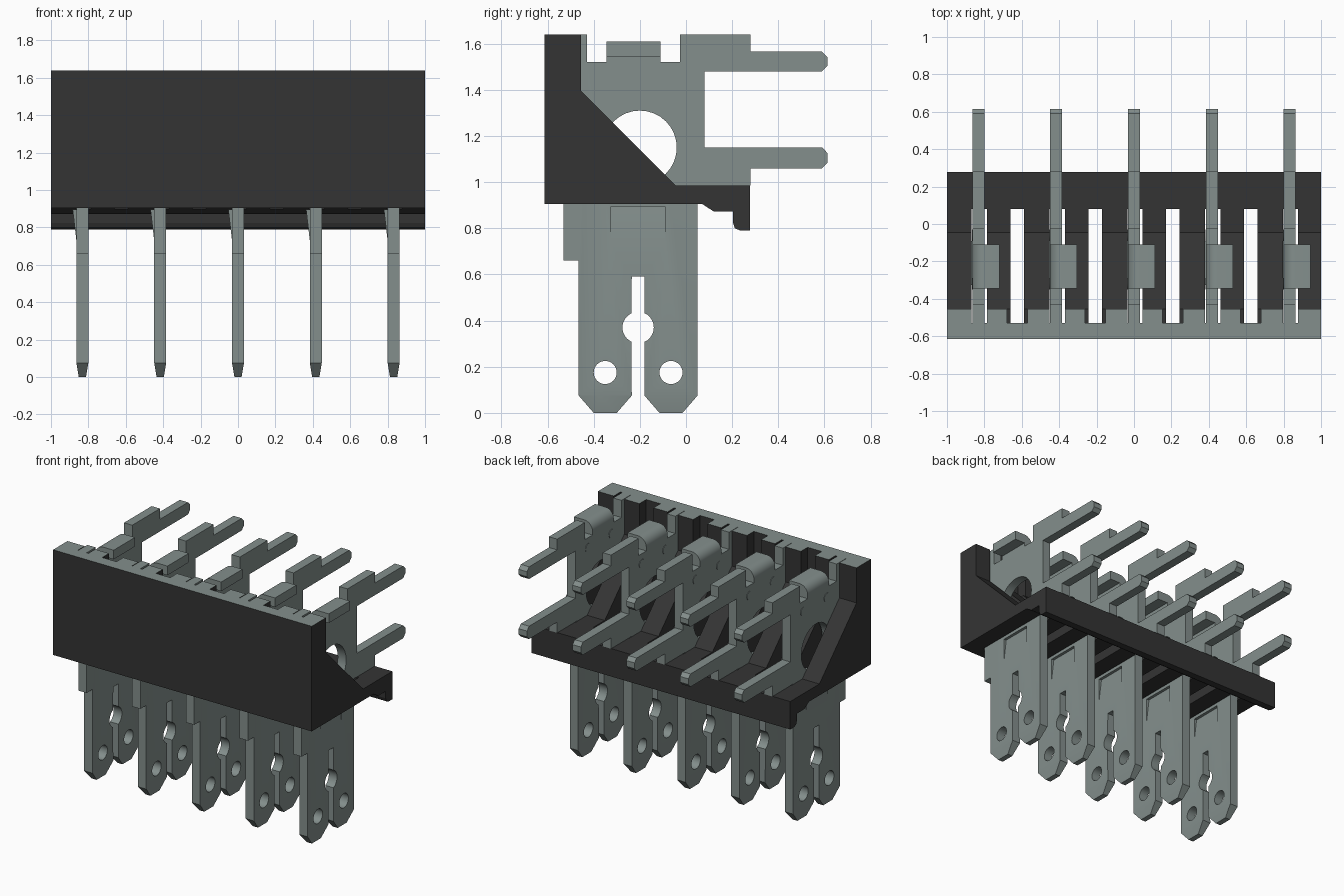
import bpy, bmesh
from math import sin, cos, radians
from mathutils import Matrix, Vector

old_cube = bpy.data.objects.get("Cube")
if old_cube:
    bpy.data.objects.remove(old_cube, do_unlink=True)


def make_material(name, colour):
    mat = bpy.data.materials.new(name)
    mat.use_nodes = True
    mat.diffuse_color = (*colour, 1)
    mat.node_tree.nodes["Principled BSDF"].inputs["Base Color"].default_value = (*colour, 1)
    return mat


black = make_material("black plastic", (0.034, 0.034, 0.034))
metal = make_material("grey metal", (0.23, 0.275, 0.265))


def add_object(name, bm, mat):
    bmesh.ops.recalc_face_normals(bm, faces=bm.faces)
    mesh = bpy.data.meshes.new(name)
    bm.to_mesh(mesh)
    bm.free()
    mesh.materials.append(mat)
    obj = bpy.data.objects.new(name, mesh)
    bpy.context.collection.objects.link(obj)
    return obj


def prism(name, outline, axis, start, end, mat):
    """Extrude an outline: (y, z) points along x, or (x, z) points along y."""
    bm = bmesh.new()
    along_x = axis == "x"
    verts = [bm.verts.new((start, a, z) if along_x else (a, start, z)) for a, z in outline]
    face = bm.faces.new(verts)
    extruded = bmesh.ops.extrude_face_region(bm, geom=[face])["geom"]
    depth = end - start
    shift = Vector((depth, 0, 0)) if along_x else Vector((0, depth, 0))
    moved = [v for v in extruded if isinstance(v, bmesh.types.BMVert)]
    bmesh.ops.translate(bm, verts=moved, vec=shift)
    return add_object(name, bm, mat)


def box(name, x, y, z, mat):
    outline = [(y[0], z[0]), (y[1], z[0]), (y[1], z[1]), (y[0], z[1])]
    return prism(name, outline, "x", x[0], x[1], mat)


def disc(name, x, y, z, radius, length, mat, sides=32):
    bm = bmesh.new()
    place = Matrix.Translation((x, y, z)) @ Matrix.Rotation(radians(90), 4, "Y")
    bmesh.ops.create_cone(bm, cap_ends=True, segments=sides, radius1=radius,
                          radius2=radius, depth=length, matrix=place)
    return add_object(name, bm, mat)


def arc(centre, radius, first, last, steps):
    angles = [radians(first + (last - first) * i / steps) for i in range(steps + 1)]
    return [(centre[0] + radius * cos(a), centre[1] + radius * sin(a)) for a in angles]


def cut(target, cutter):
    """Subtract the cutter, apply the result and remove the cutter."""
    cutter.hide_render = True
    mod = target.modifiers.new("cut", "BOOLEAN")
    mod.operation, mod.solver, mod.object = "DIFFERENCE", "EXACT", cutter
    bpy.context.view_layer.update()
    bpy.context.view_layer.objects.active = target
    bpy.ops.object.modifier_apply(modifier=mod.name)
    bpy.data.objects.remove(cutter, do_unlink=True)


PITCH = 0.416
HALF = 0.032

# Housing: angled bracket with a hooked rear lip
housing = prism("housing", [
    (-0.614, 0.905), (-0.614, 1.64), (-0.455, 1.64), (-0.455, 1.395),
    (-0.045, 0.985), (0.277, 0.985), (0.277, 0.79), (0.235, 0.79),
    (0.212, 0.8), (0.203, 0.825), (0.203, 0.873), (0.12, 0.873), (0.07, 0.905),
], "x", -1, 1, black)

# Slots for the contacts, and open slots between them
for i in range(5):
    x = (i - 2) * PITCH
    cut(housing, box("slot_cutter", (x - 0.036, x + 0.046), (-0.53, 0.08), (0.5, 2), black))
for i in range(4):
    x = (i - 1.5) * PITCH
    cut(housing, box("gap_cutter", (x - 0.036, x + 0.036), (-0.53, 0.08), (0.5, 2), black))
    cut(housing, box("notch_cutter", (x - 0.055, x + 0.055), (-0.53, 0), (1.395, 2), black))

# Grey top edge of the housing
housing.data.materials.clear()
housing.data.materials.append(black)
housing.data.materials.append(metal)
for face in housing.data.polygons:
    face.material_index = int(face.normal.z > 0.9 and face.center.z > 1.6)

# Contact blade: split keyhole legs below, two fingers behind
keyhole = (-0.2075, 0.37)
outline = [(-0.4, 0), (-0.3, 0), (-0.235, 0.075)]
outline += arc(keyhole, 0.068, 245, 115, 12)
outline += [(-0.235, 0.59), (-0.18, 0.59)]
outline += arc(keyhole, 0.068, 65, -65, 12)
outline += [(-0.18, 0.075), (-0.115, 0), (-0.015, 0), (0.05, 0.075), (0.05, 0.985), (0.28, 0.985)]
for low, high in ((1.06, 1.15), (1.48, 1.565)):
    root, end = (0.28, 0.08) if low < 1.2 else (0.08, 0.28)
    outline += [(root, low), (0.59, low), (0.614, low + 0.025),
                (0.614, high - 0.025), (0.59, high), (end, high)]
outline += [(0.28, 1.64), (-0.025, 1.64), (-0.025, 1.52), (-0.11, 1.52), (-0.11, 1.545),
            (-0.345, 1.545), (-0.345, 1.52), (-0.43, 1.52), (-0.43, 1.64),
            (-0.53, 1.64), (-0.53, 0.66), (-0.465, 0.66), (-0.465, 0.075)]
blade = prism("contact_blade", outline, "x", -HALF, HALF, metal)

# Round holes and the pressed recess behind the spring tongue
for y, z, radius in ((-0.2, 1.15, 0.16), (-0.35, 0.175, 0.05), (-0.065, 0.175, 0.05)):
    cut(blade, disc("hole_cutter", 0, y, z, radius, 1, metal))
cut(blade, prism("recess_cutter", [(HALF, 0.73), (0.05, 0.73), (0.05, 0.895), (0.012, 0.895)],
                 "y", -0.325, -0.09, metal))

# Thin the tips of the legs
bm = bmesh.new()
bm.from_mesh(blade.data)
bmesh.ops.bisect_plane(bm, geom=bm.verts[:] + bm.edges[:] + bm.faces[:], dist=0.0001,
                       plane_co=(0, 0, 0.076), plane_no=(0, 0, 1))
for v in bm.verts:
    if v.co.z < 0.076:
        v.co.x *= 0.6 + 0.4 * v.co.z / 0.076
bm.to_mesh(blade.data)
bm.free()

# Folded top tab, spring tongue and two small dimples
tab = prism("folded_tab", arc((HALF, 1.545), 0.064, 180, 90, 10) + [(0.112, 1.609), (0.112, 1.545)],
            "y", -0.345, -0.11, metal)
tongue = prism("spring_tongue", [(-HALF, 0.73), (-HALF, 0.895), (-0.052, 0.895)],
               "y", -0.325, -0.09, metal)
dimples = [disc("dimple", -HALF, y, 1.45, 0.03, 0.006, metal, 20) for y in (-0.32, -0.06)]

# Smooth the rounded surfaces, then repeat the contact along the housing
for part in [blade, tab, tongue] + dimples:
    bpy.ops.object.select_all(action="DESELECT")
    part.select_set(True)
    bpy.context.view_layer.objects.active = part
    bpy.ops.object.shade_smooth_by_angle(angle=radians(30))
    for i in range(1, 5):
        twin = part.copy()
        twin.location.x = (i - 2) * PITCH
        bpy.context.collection.objects.link(twin)
    part.location.x = -2 * PITCH
